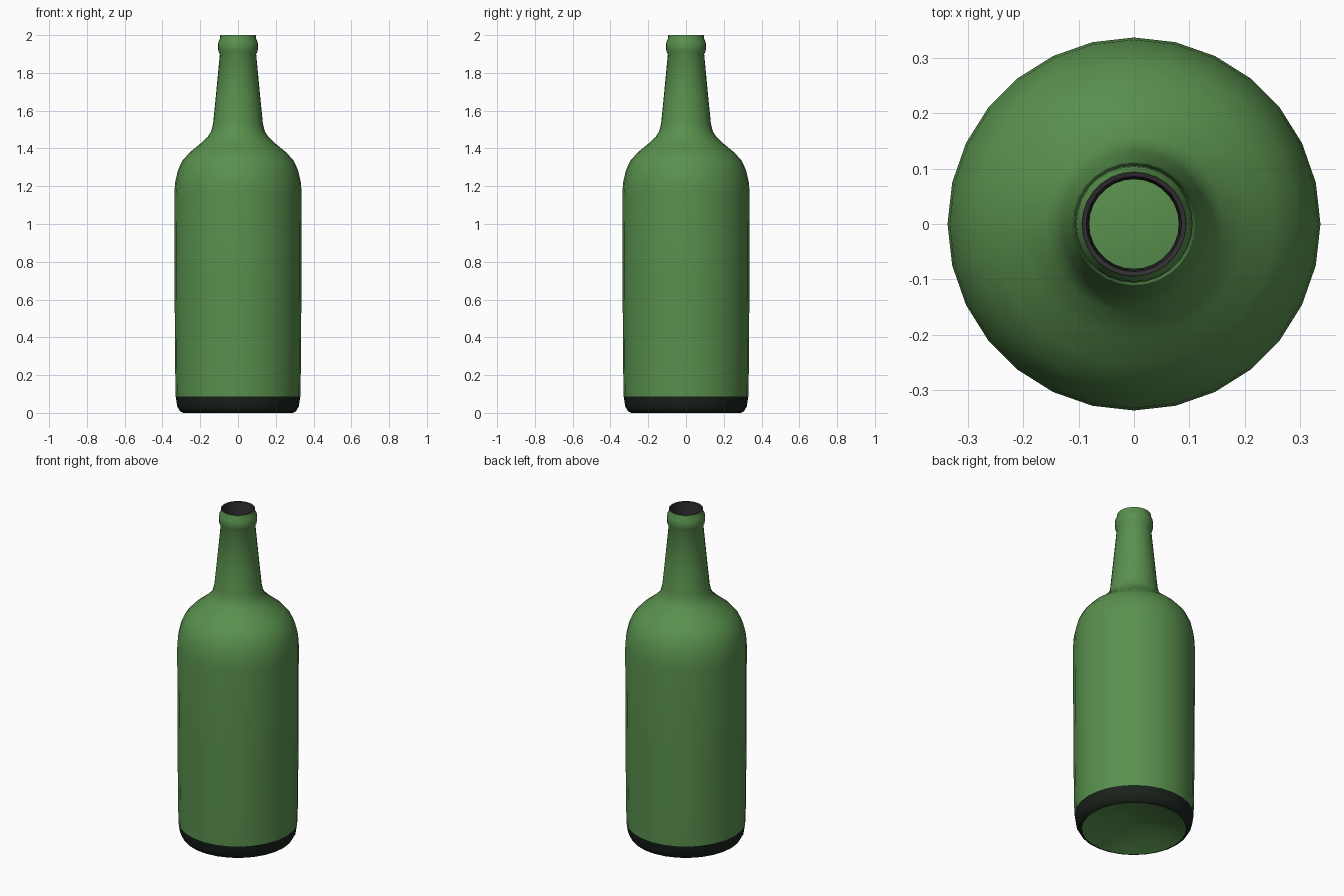
import bpy, bmesh, math

if "Cube" in bpy.data.objects:
    bpy.data.objects.remove(bpy.data.objects["Cube"])

SIDES = 28

def material(name, rgb):
    m = bpy.data.materials.new(name)
    m.diffuse_color = (*rgb, 1)
    m.use_nodes = True
    m.node_tree.nodes["Principled BSDF"].inputs["Base Color"].default_value = m.diffuse_color
    return m

green = material("bottle green", (0.10, 0.28, 0.075))
black = material("base black", (0.010, 0.016, 0.011))
grey = material("mouth dark grey", (0.033, 0.028, 0.033))

def lathe(name, profile, mat, sharp=40):
    """Spin (radius, z) points around z; a zero radius closes to a point."""
    bm = bmesh.new()
    rings = []
    for r, z in profile:
        n = SIDES if r > 0 else 1
        rings.append([bm.verts.new((r * math.cos(2 * math.pi * i / SIDES),
                                    r * math.sin(2 * math.pi * i / SIDES), z))
                      for i in range(n)])
    for a, b in zip(rings, rings[1:]):
        for i in range(SIDES):
            j = (i + 1) % SIDES
            if len(a) == 1:
                bm.faces.new((a[0], b[j], b[i]))
            else:
                bm.faces.new((a[i], a[j], b[j], b[i]))
    mesh = bpy.data.meshes.new(name)
    bm.to_mesh(mesh)
    bm.free()
    obj = bpy.data.objects.new(name, mesh)
    bpy.context.collection.objects.link(obj)
    mesh.materials.append(mat)
    bpy.ops.object.select_all(action='DESELECT')
    obj.select_set(True)
    bpy.context.view_layer.objects.active = obj
    bpy.ops.object.shade_smooth_by_angle(angle=math.radians(sharp))
    return obj

# Underside with a shallow hollow
lathe("bottle_underside", [(0, 0.07), (0.10, 0.06), (0.22, 0.025), (0.29, 0.0)], green)

# Dark band around the foot
lathe("base_band", [(0.29, 0.0), (0.307, 0.008), (0.322, 0.035), (0.330, 0.088)], black)

# Body, shoulder, neck and collar
lathe("bottle_body", [
    (0.330, 0.088), (0.333, 0.25), (0.336, 0.70), (0.337, 1.16), (0.333, 1.22),
    (0.318, 1.285), (0.295, 1.335), (0.255, 1.38), (0.205, 1.42), (0.160, 1.462),
    (0.142, 1.49), (0.132, 1.53), (0.118, 1.67), (0.096, 1.90),
    (0.104, 1.915), (0.106, 1.94), (0.104, 1.965), (0.096, 1.98), (0.094, 2.0)],
    green, 60)

# Dark lip and inner lining of the mouth
lathe("mouth_lining", [(0.094, 2.0), (0.086, 1.998), (0.083, 1.95), (0.081, 1.84)], grey)
